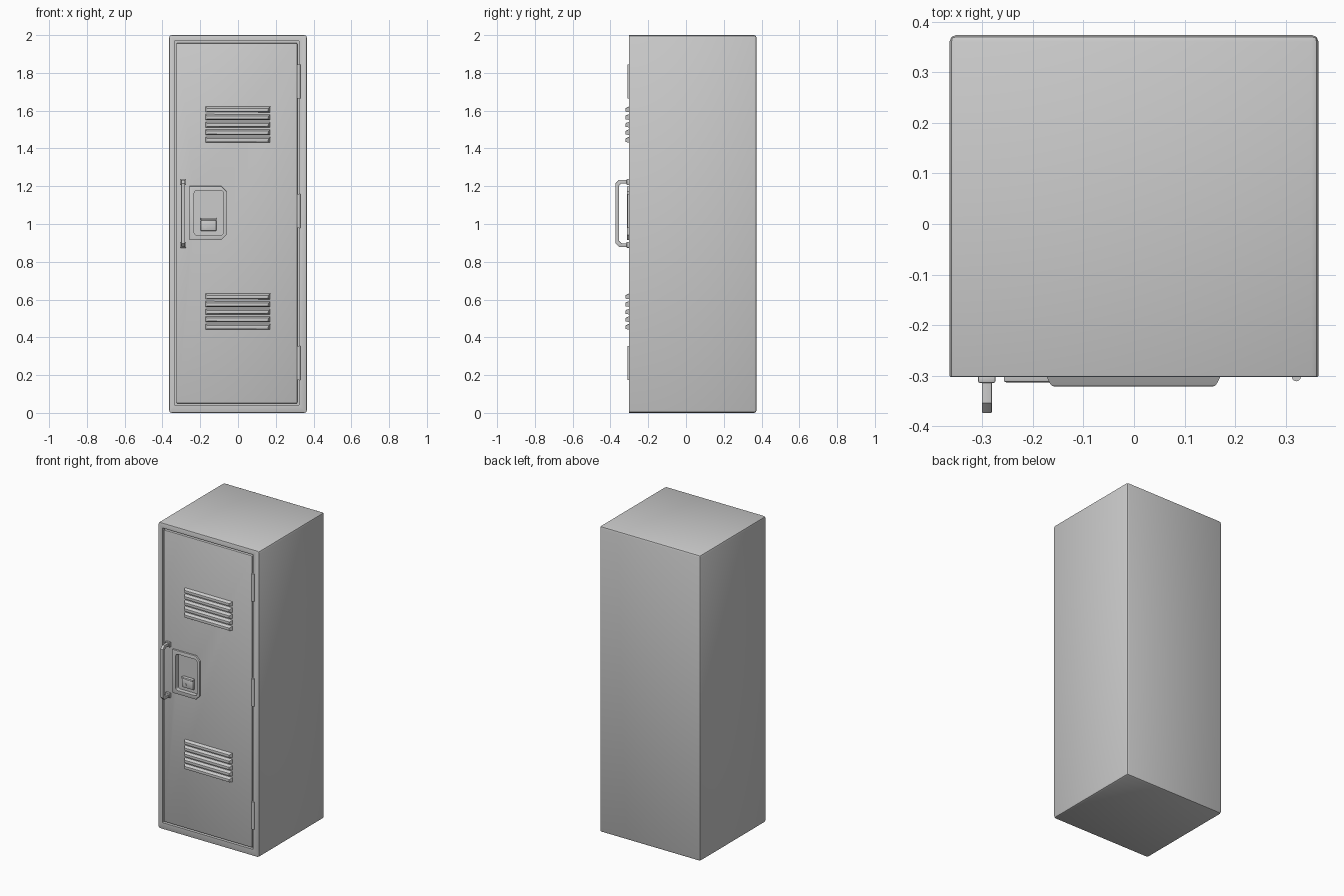
import bpy, bmesh, math
from mathutils import Vector

old = bpy.data.objects.get("Cube")
if old:
    bpy.data.objects.remove(old)

GREY = (0.6, 0.6, 0.6, 1)
metal = bpy.data.materials.new("grey_metal")
metal.use_nodes = True
metal.diffuse_color = GREY
metal.node_tree.nodes["Principled BSDF"].inputs["Base Color"].default_value = GREY


def add_object(name, bm):
    bmesh.ops.recalc_face_normals(bm, faces=bm.faces)
    mesh = bpy.data.meshes.new(name)
    bm.to_mesh(mesh)
    bm.free()
    mesh.materials.append(metal)
    obj = bpy.data.objects.new(name, mesh)
    bpy.context.collection.objects.link(obj)
    return obj


def activate(obj):
    bpy.ops.object.select_all(action='DESELECT')
    obj.select_set(True)
    bpy.context.view_layer.objects.active = obj


def smooth(obj):
    activate(obj)
    bpy.ops.object.shade_smooth_by_angle(angle=math.radians(35))


def bevel(bm, edges, width, segments=2):
    bmesh.ops.bevel(bm, geom=edges, offset=width, segments=segments,
                    profile=0.5, affect='EDGES', clamp_overlap=True)


def prism(outline, start, end):
    """Extrude a closed outline of 3D points by the vector end - start."""
    bm = bmesh.new()
    shift = Vector(end) - Vector(start)
    face = bm.faces.new([bm.verts.new(Vector(p) + Vector(start)) for p in outline])
    new = bmesh.ops.extrude_face_region(bm, geom=[face])["geom"]
    bmesh.ops.translate(bm, vec=shift,
                        verts=[v for v in new if isinstance(v, bmesh.types.BMVert)])
    return bm


def box_mesh(x, y, z):
    outline = [(x[0], 0, z[0]), (x[1], 0, z[0]), (x[1], 0, z[1]), (x[0], 0, z[1])]
    return prism(outline, (0, y[0], 0), (0, y[1], 0))


def box(name, x, y, z, width=0.0):
    bm = box_mesh(x, y, z)
    if width:
        bevel(bm, bm.edges[:], width)
    obj = add_object(name, bm)
    smooth(obj)
    return obj


def cut(targets, cutter):
    cutter.hide_render = True
    for obj in targets:
        mod = obj.modifiers.new("cut", 'BOOLEAN')
        mod.operation = 'DIFFERENCE'
        mod.solver = 'EXACT'
        mod.object = cutter
        activate(obj)
        bpy.ops.object.modifier_apply(modifier=mod.name)
        smooth(obj)
    bpy.data.objects.remove(cutter)


# Cabinet: rounded box, finer edge around the front, recess for the door
FRONT = -0.303
bm = box_mesh((-0.365, 0.365), (FRONT, 0.374), (0, 2))


def at_front(edge):
    return all(v.co.y < FRONT + 0.001 for v in edge.verts)


bevel(bm, [e for e in bm.edges if not at_front(e)], 0.014)
bevel(bm, [e for e in bm.edges if at_front(e) and len(e.link_faces) == 2], 0.004)
cabinet = add_object("cabinet", bm)
cut([cabinet], box("door_recess_cutter", (-0.335, 0.322), (-0.4, -0.272), (0.042, 1.968)))

# Door
door = box("door", (-0.326, 0.314), (-0.302, -0.27), (0.05, 1.958), 0.005)

# Lock plate with clipped corners on the hinge side
l, r, b, t, c = -0.257, -0.06, 0.915, 1.2, 0.028
outline = [(l, 0, b), (r - c, 0, b), (r, 0, b + c),
           (r, 0, t - c), (r - c, 0, t), (l, 0, t)]
bm = prism(outline, (0, -0.295, 0), (0, -0.313, 0))
bevel(bm, [e for e in bm.edges if all(v.co.y < -0.31 for v in e.verts)], 0.004)
lock_plate = add_object("lock_plate", bm)

# Rounded pocket through the plate into the door
bm = box_mesh((-0.232, -0.078), (-0.4, -0.284), (0.94, 1.177))
bevel(bm, [e for e in bm.edges if abs(e.verts[0].co.y - e.verts[1].co.y) > 0.01], 0.014, 3)
cut([door, lock_plate], add_object("lock_pocket_cutter", bm))

# Latch in the pocket
box("latch", (-0.198, -0.114), (-0.299, -0.28), (0.963, 1.02), 0.005)
box("latch_lip", (-0.198, -0.114), (-0.305, -0.28), (1.02, 1.032), 0.003)


def cylinder(name, center, radius, depth, rotation=(0, 0, 0)):
    bpy.ops.mesh.primitive_cylinder_add(vertices=16, radius=radius, depth=depth,
                                        location=center, rotation=rotation)
    obj = bpy.context.object
    obj.name = name
    obj.data.materials.append(metal)
    smooth(obj)


cylinder("latch_key_barrel", (-0.173, -0.298, 0.985), 0.009, 0.008, (math.pi / 2, 0, 0))

# Hinges
for i, z in enumerate((0.265, 1.07, 1.755)):
    cylinder(f"hinge_{i + 1}", (0.321, -0.302, z), 0.009, 0.18)

# Louvres: sloping slats with tapered ends
for group, z0 in (("lower", 0.457), ("upper", 1.447)):
    for i in range(5):
        z = z0 + i * 0.04
        bm = box_mesh((-0.175, 0.173), (-0.321, -0.298), (z - 0.016, z + 0.016))
        for v in bm.verts:
            if v.co.y < -0.31:
                v.co.x -= math.copysign(0.012, v.co.x)
                v.co.z += -0.010 if v.co.z > z else 0.003
        bevel(bm, [e for e in bm.edges if all(v.co.y < -0.31 for v in e.verts)], 0.004)
        smooth(add_object(f"{group}_louvre_{i + 1}", bm))

# Handle: clipped bracket profile extruded across its width
MID, HALF = 1.056, 0.178


def bracket(depth, half, clip):
    """Upper half of a bracket path, mirrored to make the lower half."""
    top = [(0, -0.298, MID + half), (0, depth + clip, MID + half),
           (0, depth, MID + half - clip)]
    return top + [(x, y, 2 * MID - z) for x, y, z in reversed(top)]


outline = bracket(-0.374, HALF, 0.02) + bracket(-0.354, HALF - 0.02, 0.012)[::-1]
bm = prism(outline, (-0.301, 0, 0), (-0.281, 0, 0))
bevel(bm, [e for e in bm.edges if abs(e.verts[0].co.x - e.verts[1].co.x) < 0.001], 0.003)
smooth(add_object("handle", bm))
for side, name in ((1, "upper"), (-1, "lower")):
    z = MID + side * (HALF - 0.012)
    box(f"{name}_handle_mount", (-0.308, -0.274), (-0.314, -0.298),
        (z - 0.016, z + 0.016), 0.003)
